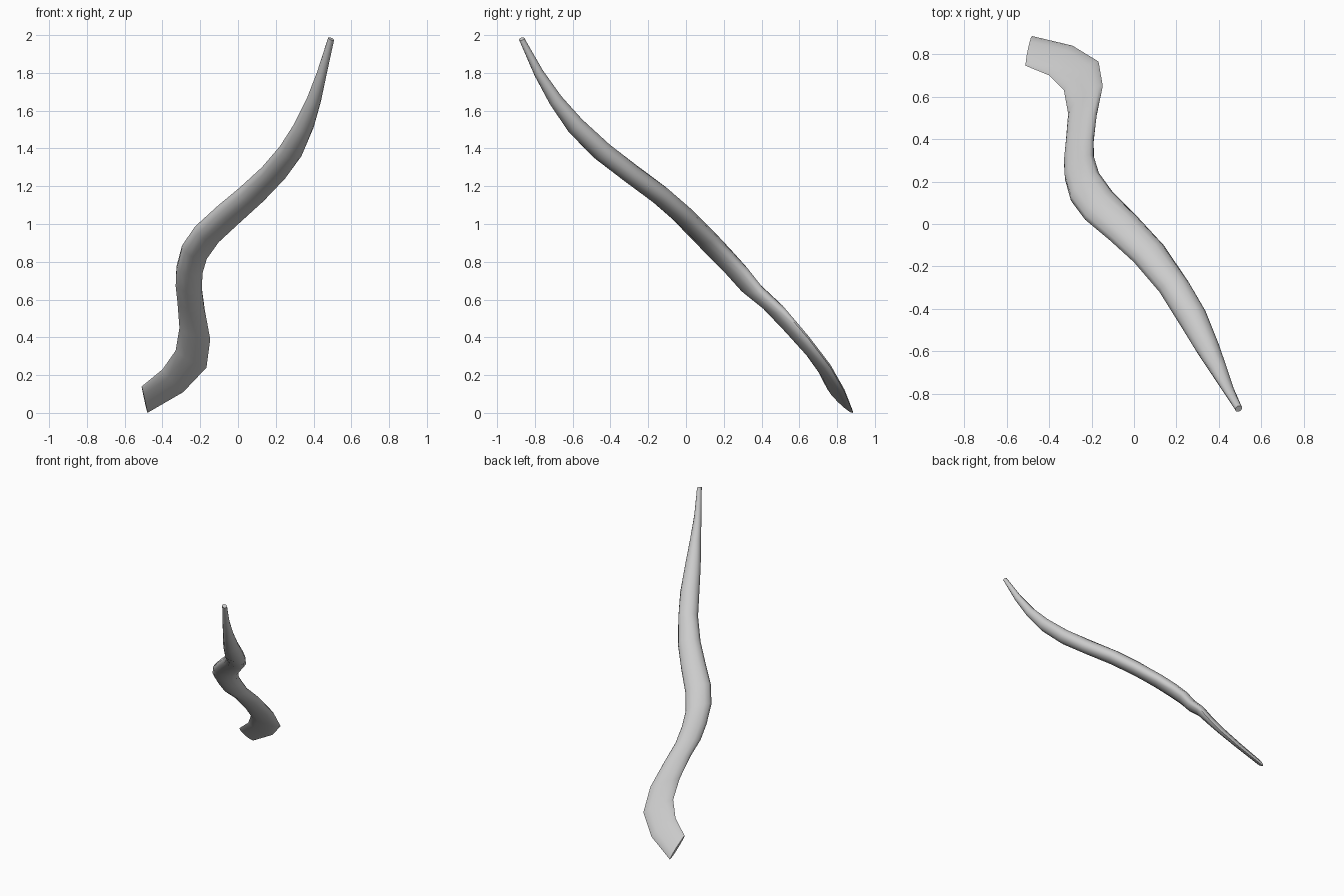
import bpy, bmesh
from math import cos, sin, pi
from mathutils import Vector

if "Cube" in bpy.data.objects:
    bpy.data.objects.remove(bpy.data.objects["Cube"])

SIDES = 12

# Sections from base to tip: left edge xyz, right edge xyz, half thickness
SECTIONS = [
    (-.51, .745, .15, -.48, .885, .01, .017),
    (-.40, .70, .24, -.29, .84, .12, .021),
    (-.33, .63, .34, -.167, .765, .25, .025),
    (-.31, .52, .46, -.147, .65, .40, .029),
    (-.32, .40, .59, -.175, .52, .55, .035),
    (-.33, .29, .68, -.19, .40, .66, .040),
    (-.325, .21, .77, -.19, .32, .76, .044),
    (-.297, .11, .88, -.165, .24, .84, .048),
    (-.23, .02, .98, -.10, .15, .93, .050),
    (-.11, -.08, 1.09, .02, .03, 1.04, .052),
    (.00, -.18, 1.18, .14, -.10, 1.15, .053),
    (.12, -.32, 1.29, .255, -.27, 1.27, .053),
    (.22, -.48, 1.40, .337, -.41, 1.39, .053),
    (.30, -.61, 1.52, .397, -.56, 1.54, .047),
    (.367, -.71, 1.66, .435, -.67, 1.67, .036),
    (.42, -.79, 1.805, .468, -.77, 1.815, .026),
    (.477, -.876, 1.995, .509, -.864, 1.985, .015),
]

lefts = [Vector(s[0:3]) for s in SECTIONS]
rights = [Vector(s[3:6]) for s in SECTIONS]
centres = [(a + b) / 2 for a, b in zip(lefts, rights)]

# Flattened tube lofted through elliptical sections
bm = bmesh.new()
rings = []
last = len(SECTIONS) - 1
for i, c in enumerate(centres):
    tangent = (centres[min(i + 1, last)] - centres[max(i - 1, 0)]).normalized()
    wide = (rights[i] - lefts[i]) / 2
    thin = wide.cross(tangent).normalized() * SECTIONS[i][6]
    rings.append([bm.verts.new(c + wide * cos(2 * pi * k / SIDES) + thin * sin(2 * pi * k / SIDES))
                  for k in range(SIDES)])

for a, b in zip(rings, rings[1:]):
    for k in range(SIDES):
        n = (k + 1) % SIDES
        bm.faces.new((a[k], a[n], b[n], b[k]))

# End caps
bm.faces.new(rings[0])
bm.faces.new(rings[-1])
bmesh.ops.recalc_face_normals(bm, faces=bm.faces)

# Rest the base on the ground
low = min(v.co.z for v in bm.verts)
bmesh.ops.translate(bm, verts=bm.verts, vec=(0, 0, -low))

mesh = bpy.data.meshes.new("curved_horn")
bm.to_mesh(mesh)
bm.free()
horn = bpy.data.objects.new("curved_horn", mesh)
bpy.context.collection.objects.link(horn)
bpy.context.view_layer.objects.active = horn
horn.select_set(True)
bpy.ops.object.shade_smooth_by_angle(angle=pi / 3)
